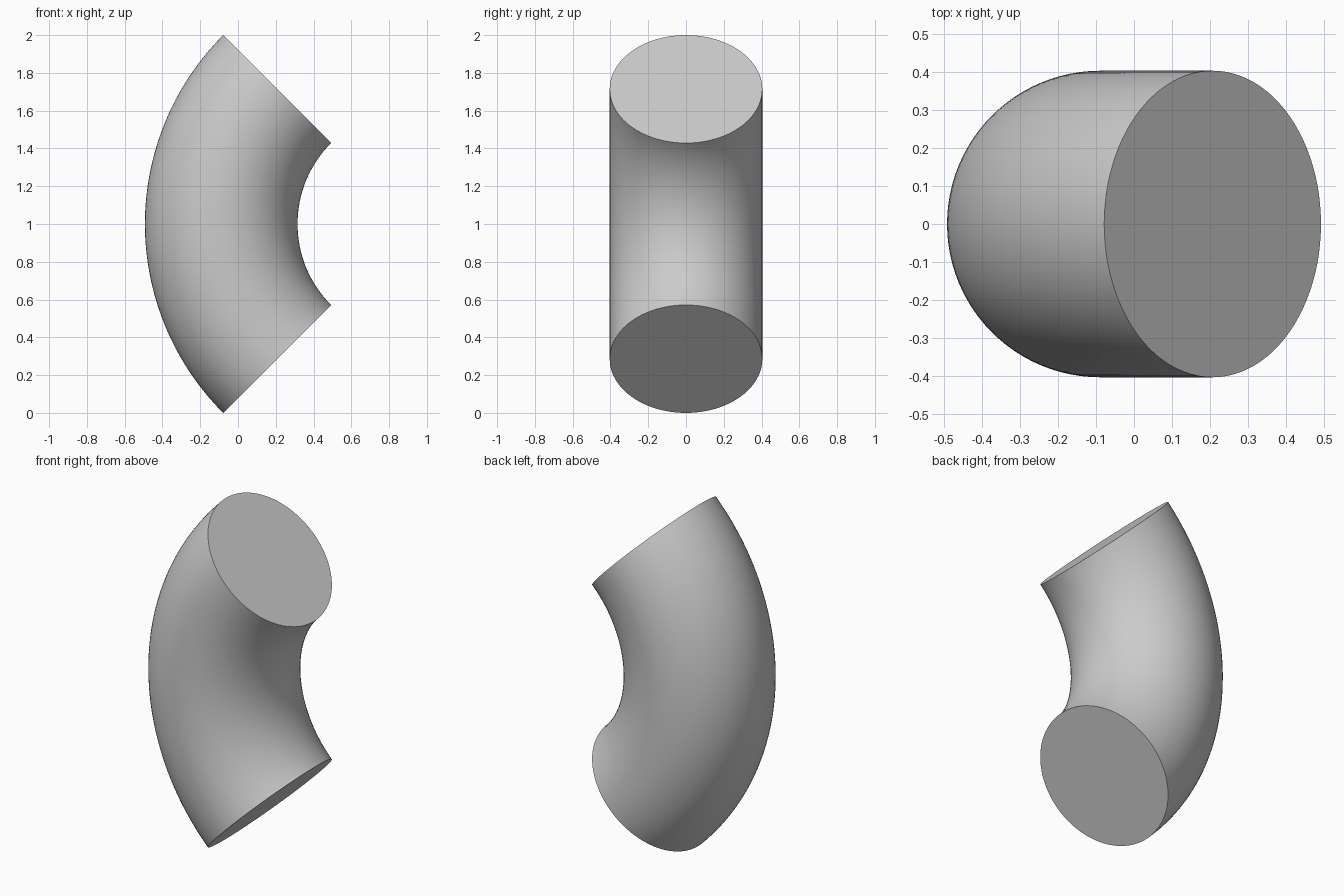
import bpy, bmesh, math
from mathutils import Matrix, Vector

if "Cube" in bpy.data.objects:
    bpy.data.objects.remove(bpy.data.objects["Cube"])

BEND = math.sqrt(2) / 1.4      # bend radius of the centre line
TUBE = 0.4 * BEND              # tube radius
PIVOT = Vector((0.9214, 0, 1)) # centre of the bend
SIDES, STEPS = 96, 64

bm = bmesh.new()

# Round cross-section at the lower end, lying in the plane through the pivot
a = math.radians(-45)
centre = PIVOT + Vector((-math.cos(a), 0, math.sin(a))) * BEND
place = Matrix.Translation(centre) @ Matrix.Rotation(a, 4, 'Y')
ring = bmesh.ops.create_circle(bm, cap_ends=False, segments=SIDES, radius=TUBE, matrix=place)

# Sweep it a quarter turn around the pivot
bmesh.ops.spin(bm, geom=ring["verts"] + bm.edges[:], cent=PIVOT, axis=(0, 1, 0),
               angle=math.radians(90), steps=STEPS, use_duplicate=False)

# Flat caps on both ends
bmesh.ops.holes_fill(bm, edges=[e for e in bm.edges if e.is_boundary], sides=0)
bmesh.ops.recalc_face_normals(bm, faces=bm.faces)

mesh = bpy.data.meshes.new("pipe_elbow")
bm.to_mesh(mesh)
bm.free()
elbow = bpy.data.objects.new("pipe_elbow", mesh)
bpy.context.collection.objects.link(elbow)

# Smooth wall, crisp rims
bpy.context.view_layer.objects.active = elbow
elbow.select_set(True)
bpy.ops.object.shade_smooth_by_angle(angle=math.radians(30))
